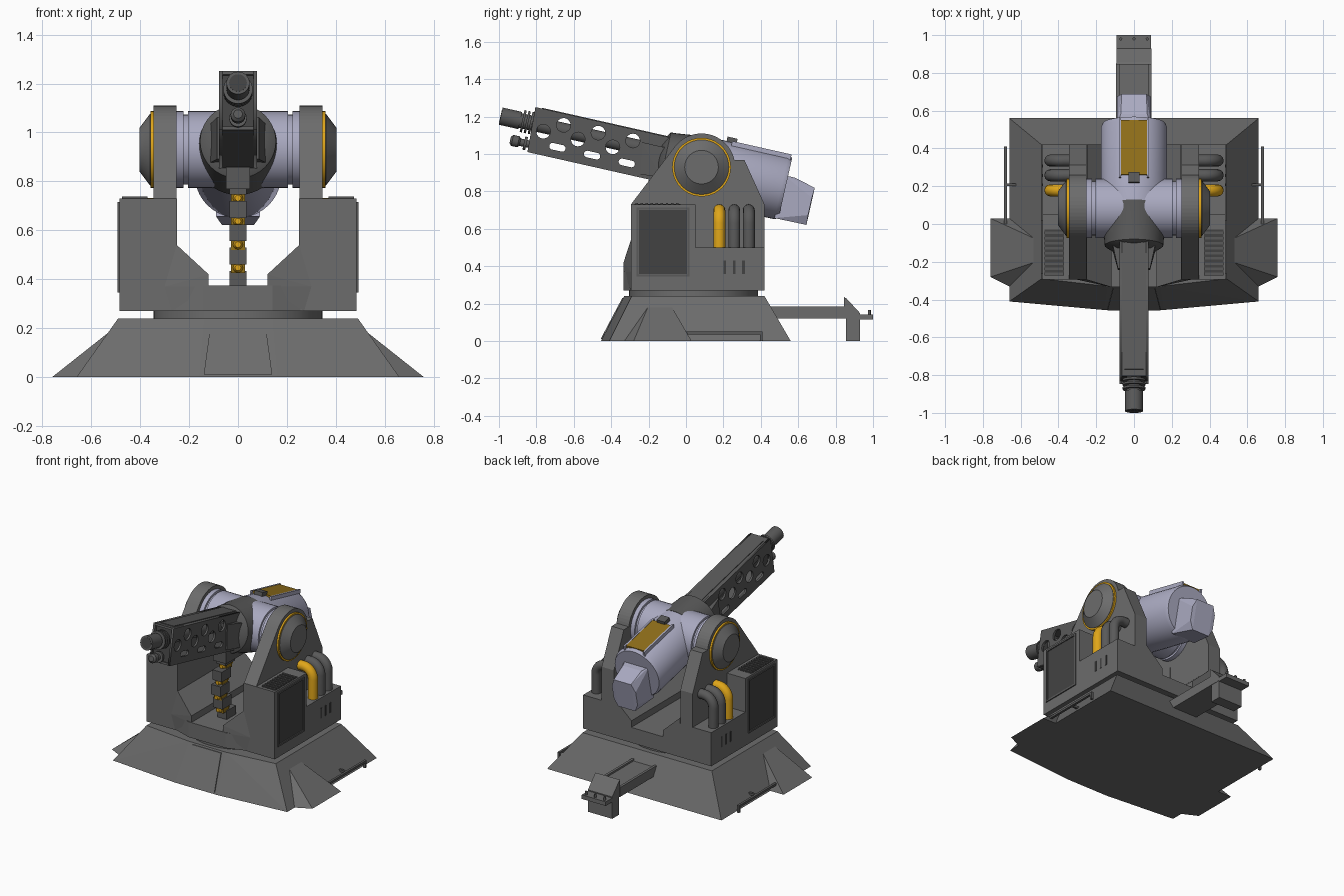
import bpy, bmesh, math
from mathutils import Matrix, Vector

cube = bpy.data.objects.get("Cube")
if cube:
    bpy.data.objects.remove(cube)


def material(name, r, g, b):
    m = bpy.data.materials.new(name)
    m.use_nodes = True
    m.diffuse_color = (r, g, b, 1)
    m.node_tree.nodes["Principled BSDF"].inputs["Base Color"].default_value = (r, g, b, 1)
    return m


GREY = material("armour grey", .15, .15, .15)
STEEL = material("gun steel", .1, .1, .1)
DARK = material("dark vent grey", .055, .055, .055)
LILAC = material("pale lilac", .4, .4, .53)
YELLOW = material("warning yellow", .74, .38, .01)
OCHRE = material("dark ochre", .28, .16, .01)

PIVOT = Vector((0, .083, .93))
WORLD = Matrix.Identity(4)
# Gun space: muzzle along -y, up along z, tilted about the trunnion
GUN = Matrix.Translation(PIVOT) @ Matrix.Rotation(math.radians(-12.7), 4, 'X')
AXES = {'X': Matrix.Rotation(math.pi / 2, 4, 'Y'), 'Y': Matrix.Rotation(-math.pi / 2, 4, 'X'), 'Z': WORLD}


def add(name, bm, mat, frame=WORLD, smooth=False):
    bmesh.ops.recalc_face_normals(bm, faces=bm.faces)
    bm.transform(frame)
    me = bpy.data.meshes.new(name)
    bm.to_mesh(me)
    bm.free()
    me.materials.append(mat)
    if smooth:
        me.shade_smooth()
        me.set_sharp_from_angle(angle=math.radians(35))
    ob = bpy.data.objects.new(name, me)
    bpy.context.collection.objects.link(ob)
    return ob


def box(name, lo, hi, mat, frame=WORLD):
    bm = bmesh.new()
    bmesh.ops.create_cube(bm, size=1)
    for v in bm.verts:
        v.co = [a + (c + .5) * (b - a) for a, b, c in zip(lo, hi, v.co)]
    return add(name, bm, mat, frame)


def hull(name, pts, mat, frame=WORLD):
    bm = bmesh.new()
    for p in pts:
        bm.verts.new(p)
    bmesh.ops.convex_hull(bm, input=bm.verts)
    bmesh.ops.dissolve_limit(bm, angle_limit=.02, verts=bm.verts, edges=bm.edges)
    return add(name, bm, mat, frame)


def prism(name, pts, place, a, b, mat):
    """Extrude a flat outline between a and b; place maps (u, v, depth) to xyz."""
    bm = bmesh.new()
    f = bm.faces.new([bm.verts.new(place(u, v, a)) for u, v in pts])
    ext = bmesh.ops.extrude_face_region(bm, geom=[f])['geom']
    shift = Vector(place(0, 0, b)) - Vector(place(0, 0, a))
    bmesh.ops.translate(bm, vec=shift, verts=[g for g in ext if isinstance(g, bmesh.types.BMVert)])
    return add(name, bm, mat)


def turned(name, profile, axis, centre, mat, frame=WORLD, n=40):
    """Revolve (position, radius) pairs round an axis, capping both ends."""
    bm = bmesh.new()
    rings = [[bm.verts.new((r * math.cos(2 * math.pi * i / n), r * math.sin(2 * math.pi * i / n), h))
              for i in range(n)] for h, r in profile]
    for p, q in zip(rings, rings[1:]):
        for i in range(n):
            bm.faces.new((p[i - 1], p[i], q[i], q[i - 1]))
    bm.faces.new(rings[0])
    bm.faces.new(rings[-1])
    return add(name, bm, mat, frame @ Matrix.Translation(centre) @ AXES[axis], True)


def from_curve(name, loops, mat, frame, closed, **settings):
    cu = bpy.data.curves.new(name, 'CURVE')
    for key, val in settings.items():
        setattr(cu, key, val)
    for loop in loops:
        sp = cu.splines.new('POLY')
        sp.points.add(len(loop) - 1)
        for p, co in zip(sp.points, loop):
            p.co = (*co, 1)
        sp.use_cyclic_u = closed
    tmp = bpy.data.objects.new(name, cu)
    bpy.context.collection.objects.link(tmp)
    bpy.context.view_layer.update()
    bm = bmesh.new()
    me = bpy.data.meshes.new_from_object(tmp.evaluated_get(bpy.context.evaluated_depsgraph_get()))
    bm.from_mesh(me)
    bpy.data.objects.remove(tmp)
    bpy.data.meshes.remove(me)
    return add(name, bm, mat, frame, not closed)


def both(pts):
    return [(s * p[0], *p[1:]) for p in pts for s in (1, -1)]


# Sloped base with front hatch
hull("base", both([(.66, .56, 0), (.66, -.41, 0), (.34, -.41, 0), (.16, -.455, 0),
                   (.49, .42, .24), (.49, -.29, .24), (.26, -.29, .24), (.14, -.33, .24)]), GREY)
hull("front_hatch", both([(.14, -.457, .01), (.11, -.341, .23), (.14, -.44, .01), (.11, -.325, .23)]), GREY)
turned("turntable", [(.23, .345), (.28, .345)], 'Z', (0, .04, 0), GREY)

# Lower body with a channel through the middle
half = [(.485, .27), (.485, .5), (.25, .5), (.25, .54), (.12, .42), (.12, .375)]
prism("body", half + [(-x, z) for x, z in reversed(half)], lambda u, v, d: (u, d, v), -.295, .42, GREY)
hull("body_nose", both([(x, y, z) for x, y in ((.27, -.29), (.14, -.334)) for z in (.27, .375)]), GREY)

# Yoke outline: sloped cheeks round a circular head
yoke = [(-.295, .45), (-.295, .73)]
yoke += [(PIVOT.y + .18 * math.cos(a), PIVOT.z + .18 * math.sin(a))
         for a in (math.radians(143 - 131 * i / 20) for i in range(21))]
yoke += [(.313, .967), (.42, .73), (.42, .45)]

for s, side in ((1, "left"), (-1, "right")):
    def sbox(name, x0, x1, y, z, mat):
        box(f"{side}_{name}", (min(s * x0, s * x1), y[0], z[0]), (max(s * x0, s * x1), y[1], z[1]), mat)

    hull(f"{side}_base_fin", [(s * x, y, z) for x, y, z in (
        (.76, -.28, 0), (.76, .03, 0), (.55, .03, 0), (.6, -.36, 0),
        (.52, -.2, .19), (.52, -.08, .19), (.48, -.08, .19), (.48, -.2, .19))], GREY)
    sbox("step_rail", .672, .688, (0, .41), (.035, .05), STEEL)
    sbox("rail_post", .672, .688, (.395, .41), (0, .05), STEEL)
    sbox("rail_bracket", .6, .688, (.2, .215), (.035, .05), STEEL)
    hull(f"{side}_nose_cheek", [(s * x, y, z) for x, y, z in (
        (.12, -.334, .37), (.12, -.334, .42), (.25, -.295, .54), (.3, -.295, .37),
        (.27, -.295, .27), (.12, -.28, .37), (.12, -.28, .42))], GREY)
    sbox("side_box", .25, .485, (-.295, .05), (.5, .73), GREY)
    prism(f"{side}_yoke", yoke, lambda u, v, d: (d, u, v), s * .252, s * .345, GREY)

    # Framed side panel and top vent slats
    sbox("side_panel", .48, .487, (-.25, .005), (.36, .70), DARK)
    for y in (-.265, .008):
        sbox("panel_upright", .48, .492, (y, y + .012), (.345, .715), STEEL)
    for z in (.345, .703):
        sbox("panel_crossbar", .48, .492, (-.265, .02), (z, z + .012), STEEL)
    sbox("top_vent", .37, .475, (-.275, -.03), (.725, .732), DARK)
    for i in range(9):
        sbox("vent_slat", .37, .475, (-.27 + i * .027, -.257 + i * .027), (.725, .738), STEEL)
    for i in range(3):
        sbox("body_slit", .48, .487, (.2 + i * .05, .215 + i * .05), (.36, .43), DARK)

    # Bent pipes beside the yoke
    for i, y in enumerate((.178, .258, .336)):
        bend = [(s * (.373 + .07 * math.cos(a)), y, .63 + .07 * math.sin(a))
                for a in (math.pi / 2 * k / 8 for k in range(9))]
        from_curve(f"{side}_pipe", [[(s * .443, y, .48)] + bend + [(s * .3, y, .70)]],
                   STEEL if i else YELLOW, WORLD, False,
                   dimensions='3D', bevel_depth=.032, bevel_resolution=4)

    # Trunnion caps
    turned(f"{side}_cap_ring", [(s * .34, .157), (s * .357, .157)], 'X', PIVOT, YELLOW)
    turned(f"{side}_trunnion_cap", [(s * .34, .146), (s * .36, .146), (s * .402, .09)], 'X', PIVOT, GREY)

# Trunnion axle with grooves
axle = [(.26, .157), (.222, .157), (.222, .143), (.205, .143), (.205, .157)]
turned("axle", axle + [(-h, r) for h, r in reversed(axle)], 'X', PIVOT, LILAC)

# Gun housing: grey front cone, lilac breech, ochre top panel
LOW = (0, 0, -.01)
turned("gun_collar", [(-.23, .11), (-.2, .155), (-.17, .157), (.01, .178)], 'Y', LOW, STEEL, GUN)
turned("breech", [(.01, .176), (.44, .176), (.462, .166)], 'Y', LOW, LILAC, GUN)
box("breech_panel", (-.068, .145, .1), (.068, .44, .17), OCHRE, GUN)
for x in (-.08, .068):
    box("panel_edge", (x, .13, .1), (x + .012, .455, .172), LILAC, GUN)
box("panel_latch", (-.03, .1, .14), (.03, .155, .19), STEEL, GUN)
hull("breech_block", both([(.09, .44, .055), (.09, .44, -.18), (.065, .615, .025), (.09, .612, -.03),
                           (.09, .612, -.125), (.065, .615, -.178), (.07, .5, .055)]), LILAC, GUN)
hull("barrel_bracket", both([(.115, -.2, .06), (.115, -.2, -.1), (.085, -.34, .06), (.085, -.31, -.11)]), STEEL, GUN)

# Perforated barrel shroud
def ring(cy, cz, r, stretch=0, n=16):
    pts = []
    for i in range(n):
        a = 2 * math.pi * (i + .5) / n
        pts.append((cy + r * math.cos(a) + math.copysign(stretch, math.cos(a)), cz + r * math.sin(a), 0))
    return pts


holes = []
for i in range(3):
    step = .19 * i
    holes += [ring(-.769 + step, .057, .038), ring(-.867 + step, .0, .038),
              ring(-.775 + step, -.066, .018, .026)]
outline = [(-.937, .118, 0), (-.926, -.126, 0), (-.15, -.126, 0), (-.15, .118, 0)]
CYCLE = Matrix(((0, 0, 1, 0), (1, 0, 0, 0), (0, 1, 0, 0), (0, 0, 0, 1)))
for s in (1, -1):
    from_curve("shroud_side", [outline] + holes, STEEL, GUN @ Matrix.Translation((s * .07, 0, 0)) @ CYCLE,
               True, dimensions='2D', fill_mode='BOTH', extrude=.007)
box("shroud_top", (-.065, -.936, .104), (.065, -.15, .118), STEEL, GUN)
box("shroud_ridge", (-.05, -.9, .11), (.05, -.2, .122), STEEL, GUN)
box("shroud_floor", (-.065, -.926, -.126), (.065, -.15, -.112), STEEL, GUN)
box("shroud_front", (-.065, -.915, -.115), (.065, -.9, .11), DARK, GUN)

# Barrel, muzzle flanges and lower tube
turned("barrel", [(-1.107, .036), (-1.107, .047), (-1, .047), (-1, .04), (-.15, .04)], 'Y', (0, 0, .03), STEEL, GUN)
turned("muzzle_bore", [(-1.1085, .036), (-1.1, .036)], 'Y', (0, 0, .03), DARK, GUN)
for y in (-.99, -.968, -.946):
    turned("muzzle_flange", [(y, .06), (y + .012, .06)], 'Y', (0, 0, .03), STEEL, GUN)
turned("lower_tube", [(-1.03, .018), (-1.018, .03), (-.985, .03), (-.975, .02), (-.9, .02)],
       'Y', (0, 0, -.083), STEEL, GUN, 24)
turned("tube_flange", [(-.955, .036), (-.94, .036)], 'Y', (0, 0, -.083), STEEL, GUN, 24)

# Feed belt hanging from the gun into the body
for i in range(5):
    z = .78 - .095 * i
    y = -.1 - .09 * math.sin(math.pi * (i + .6) / 5)
    box("belt_link", (-.035, y - .05, z - .034), (.035, y + .05, z + .034), STEEL)
    if i < 4:
        turned("belt_round", [(y - .05, .012), (y - .035, .02), (y + .05, .02)], 'Y', (0, 0, z - .048), YELLOW, n=16)
        box("belt_pin", (-.028, y - .03, z - .07), (.028, y + .03, z - .03), OCHRE)
box("belt_feed", (-.05, -.2, .77), (.05, 0, .86), STEEL)

# Rear gangway with step
box("gangway", (-.09, .42, .12), (.09, .85, .172), GREY)
for x in (-.095, .075):
    box("gangway_edge", (x, .42, .12), (x + .017, .85, .184), GREY)
box("gangway_leg", (-.092, .855, 0), (.09, .93, .15), GREY)
hull("gangway_wedge", both([(.092, .845, .12), (.092, .845, .235), (.092, .858, .228),
                            (.092, .93, .15), (.092, .93, .12)]), GREY)
box("rear_step", (-.092, .92, .115), (.09, 1, .143), GREY)
for x in (-.07, 0, .07):
    turned("step_stud", [(.14, .008), (.165, .008)], 'Z', (x, .98, 0), STEEL, n=12)
